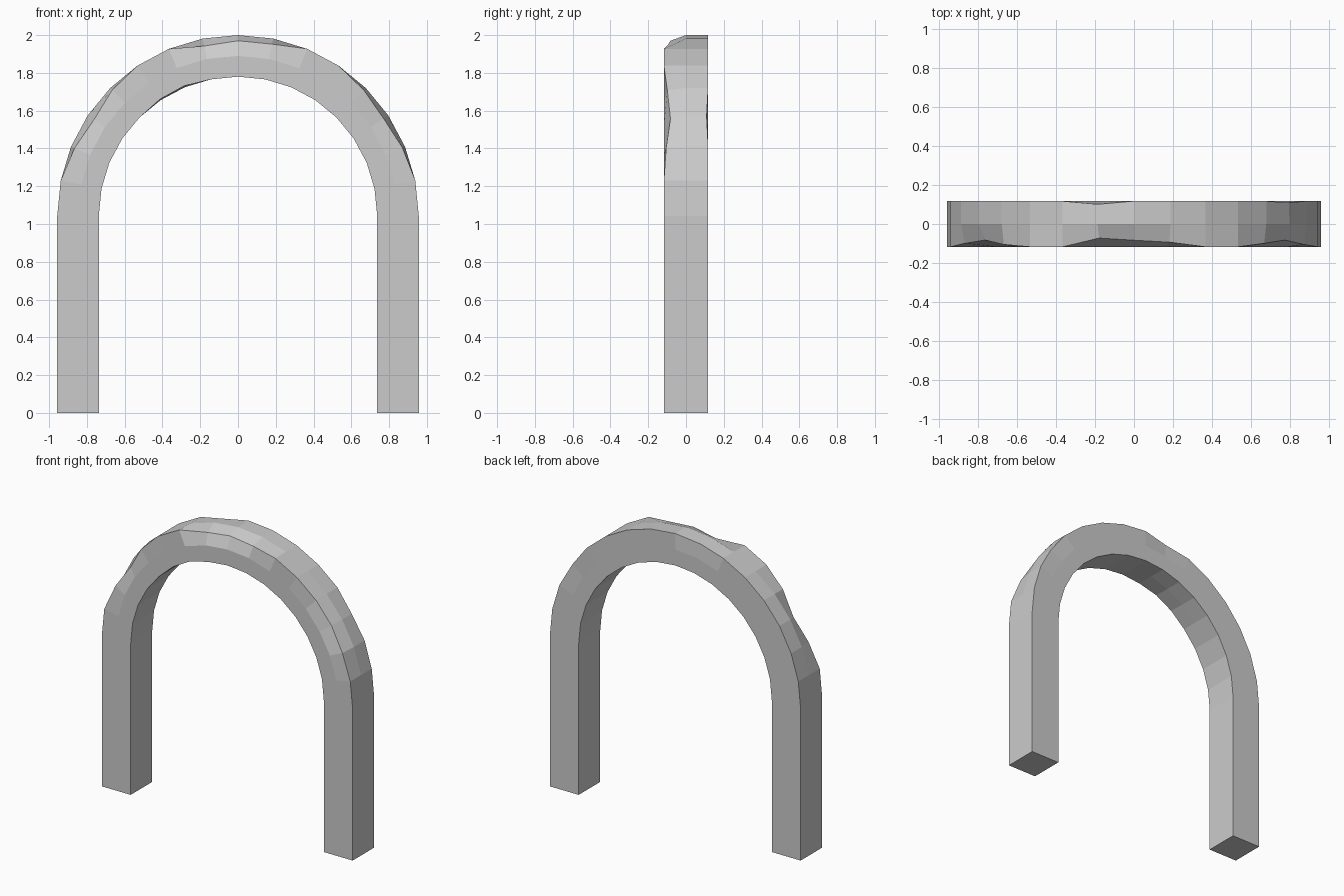
import bpy, bmesh
from math import cos, sin, pi

if "Cube" in bpy.data.objects:
    bpy.data.objects.remove(bpy.data.objects["Cube"])

OUTER, INNER, HALF_DEPTH, SPRING = 0.957, 0.737, 0.117, 1.043
SEGMENTS = 16

# Worn edges: segment index (from the right) -> (radial wear, depth wear)
FRONT_OUTER = {2: (.015, .012), 3: (.03, .035), 4: (.015, .018),
               7: (.03, .024), 8: (.03, .034), 9: (.04, .045),
               12: (.015, .012), 13: (.04, .035), 14: (.02, .018)}
BACK_OUTER = {3: (.005, .008), 9: (.012, .016)}
FRONT_INNER = {10: (.008, .0), 11: (.006, .0)}
NONE = (0, 0)


def section(k):
    """Eight (radius, y) points around the square bar at segment k."""
    mid = (OUTER + INNER) / 2
    fo, bo = FRONT_OUTER.get(k, NONE), BACK_OUTER.get(k, NONE)
    fi = FRONT_INNER.get(k, NONE)
    d = HALF_DEPTH
    return [(INNER + fi[0], -d + fi[1]), (mid, -d),
            (OUTER - fo[0], -d + fo[1]), (OUTER, 0),
            (OUTER - bo[0], d - bo[1]), (mid, d),
            (INNER, d), (INNER, 0)]


bm = bmesh.new()
rings = []


def add_ring(points):
    rings.append([bm.verts.new(p) for p in points])


# Right leg foot, the half-round bend, left leg foot
add_ring([(r, y, 0) for r, y in section(0)])
for k in range(SEGMENTS + 1):
    a = pi * k / SEGMENTS
    add_ring([(r * cos(a), y, SPRING + r * sin(a)) for r, y in section(k)])
add_ring([(-r, y, 0) for r, y in section(SEGMENTS)])

# Skin between rings and cap both feet
for a, b in zip(rings, rings[1:]):
    for i in range(8):
        j = (i + 1) % 8
        bm.faces.new((a[i], a[j], b[j], b[i]))
bm.faces.new(rings[0])
bm.faces.new(rings[-1])
bmesh.ops.recalc_face_normals(bm, faces=bm.faces[:])

mesh = bpy.data.meshes.new("worn_arch")
bm.to_mesh(mesh)
bm.free()
arch = bpy.data.objects.new("worn_arch", mesh)
bpy.context.collection.objects.link(arch)
